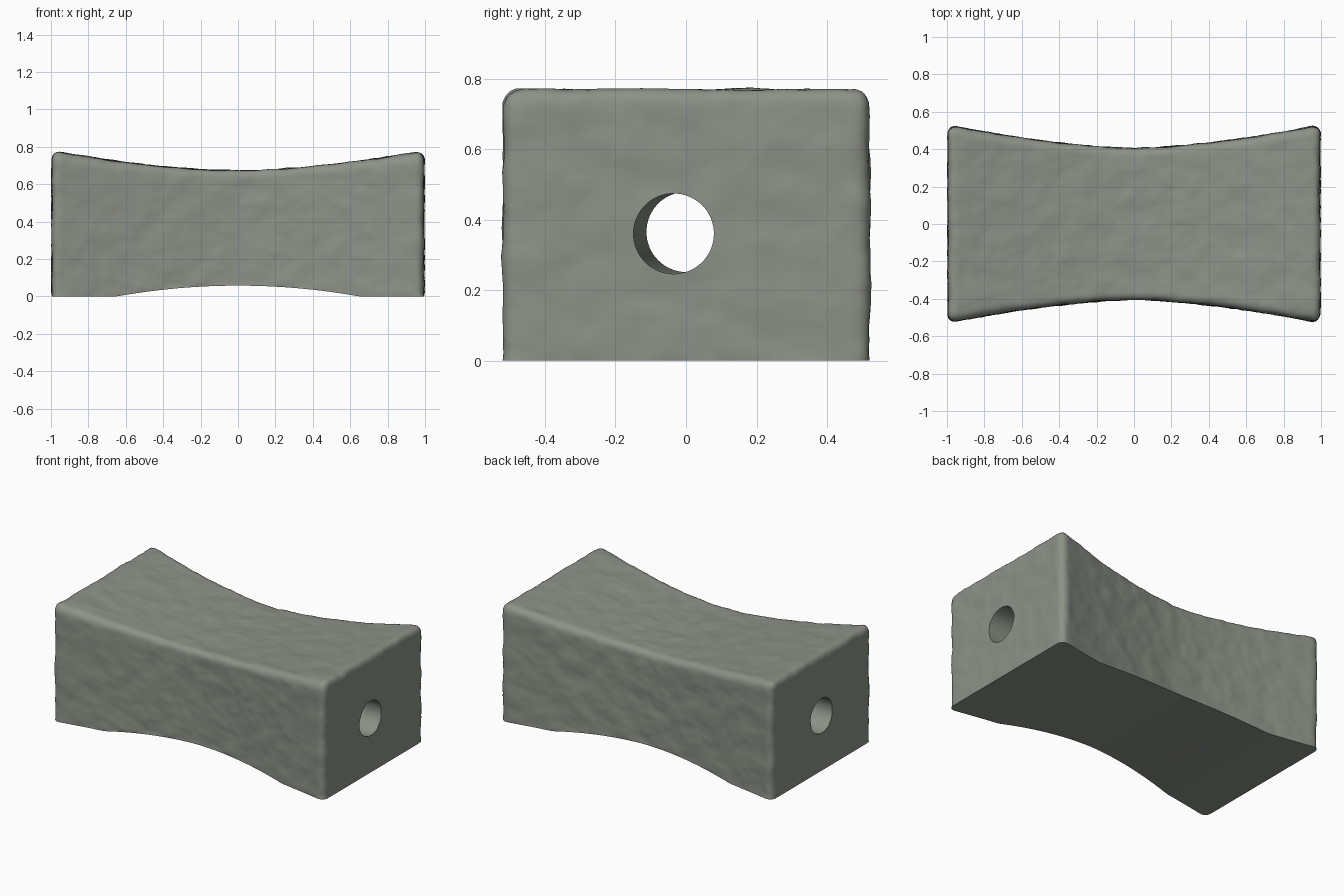
import bpy, bmesh, math
from mathutils import Vector, noise

if "Cube" in bpy.data.objects:
    bpy.data.objects.remove(bpy.data.objects["Cube"])

HALF_X, HALF_Y, TOP = 0.995, 0.53, 0.78
ROUND, STEP = 0.05, 0.02


def stone_material():
    mat = bpy.data.materials.new("grey green stone")
    colour = (0.265, 0.287, 0.245, 1)
    mat.use_nodes = True
    mat.diffuse_color = colour
    bsdf = mat.node_tree.nodes["Principled BSDF"]
    bsdf.inputs["Base Color"].default_value = colour
    bsdf.inputs["Roughness"].default_value = 0.9
    return mat


def clamp(v, low, high):
    return max(low, min(high, v))


def round_corners(p):
    # Round every edge except those around the flat underside
    core = Vector((clamp(p.x, ROUND - HALF_X, HALF_X - ROUND),
                   clamp(p.y, ROUND - HALF_Y, HALF_Y - ROUND),
                   min(p.z, TOP - ROUND)))
    away = p - core
    return core + away.normalized() * ROUND if away.length > 0 else p


def pinch(p):
    # Narrow the waist on the sides and top, and arch the underside
    x = abs(p.x)
    half_width = 0.405 + 0.125 * x ** 1.6
    top = 0.672 + 0.108 * x ** 1.7
    floor = max(0, 0.058 * (1 - (x / 0.65) ** 2))
    return Vector((p.x, p.y * half_width / HALF_Y,
                   floor + (top - floor) * p.z / TOP))


def roughness(p):
    return 0.006 * noise.noise(p * 9) + 0.003 * noise.noise(p * 25)


def build_block(mat):
    bm = bmesh.new()
    bmesh.ops.create_cube(bm, size=1)
    for v in bm.verts:
        v.co = Vector((v.co.x * 2 * HALF_X, v.co.y * 2 * HALF_Y, (v.co.z + 0.5) * TOP))
    # Slice into an even grid
    for axis, low, high in ((0, -HALF_X, HALF_X), (1, -HALF_Y, HALF_Y), (2, 0, TOP)):
        count = round((high - low) / STEP)
        normal = Vector((axis == 0, axis == 1, axis == 2))
        for i in range(1, count):
            bmesh.ops.bisect_plane(bm, geom=bm.verts[:] + bm.edges[:] + bm.faces[:],
                                   plane_co=normal * (low + (high - low) * i / count),
                                   plane_no=normal)
    underside = {v for v in bm.verts if v.co.z < 0.001}
    for v in bm.verts:
        v.co = pinch(round_corners(v.co))
    bm.normal_update()
    # Weathered surface, leaving the underside clean
    moves = [(v, v.normal * roughness(v.co)) for v in bm.verts if v not in underside]
    for v, move in moves:
        v.co += move
    mesh = bpy.data.meshes.new("stone_block")
    bm.to_mesh(mesh)
    bm.free()
    mesh.materials.append(mat)
    block = bpy.data.objects.new("stone_block", mesh)
    bpy.context.collection.objects.link(block)
    return block


def drill_hole(block, mat, start, end, radius):
    # Slightly slanted bore running lengthwise
    axis = end - start
    bpy.ops.mesh.primitive_cylinder_add(vertices=64, radius=radius, depth=axis.length * 1.3,
                                        location=(start + end) / 2,
                                        rotation=axis.to_track_quat('Z', 'Y').to_euler())
    cutter = bpy.context.object
    cutter.name = "hole_cutter"
    cutter.hide_render = True
    cutter.data.materials.append(mat)
    bpy.ops.object.select_all(action='DESELECT')
    block.select_set(True)
    bpy.context.view_layer.objects.active = block
    mod = block.modifiers.new("bore", 'BOOLEAN')
    mod.operation = 'DIFFERENCE'
    mod.solver = 'EXACT'
    mod.object = cutter
    bpy.ops.object.modifier_apply(modifier=mod.name)
    bpy.data.objects.remove(cutter)


stone = stone_material()
block = build_block(stone)
drill_hole(block, stone, Vector((-1, 0.002, 0.365)), Vector((1, -0.035, 0.36)), 0.114)
bpy.ops.object.shade_smooth_by_angle(angle=math.radians(40))
